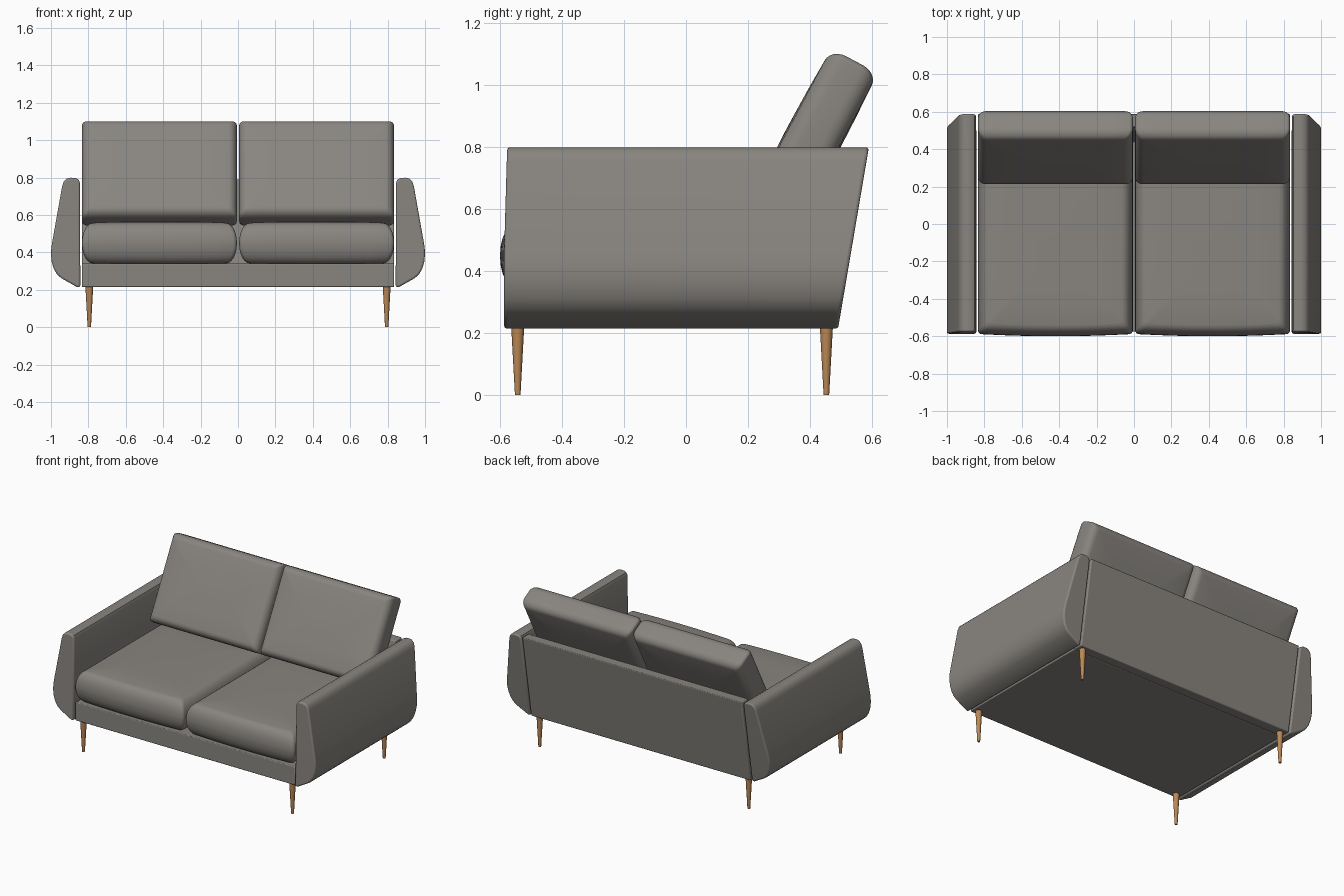
import bpy, bmesh, math
from mathutils import Matrix

if "Cube" in bpy.data.objects:
    bpy.data.objects.remove(bpy.data.objects["Cube"], do_unlink=True)


def material(name, rgb):
    m = bpy.data.materials.new(name)
    m.use_nodes = True
    m.diffuse_color = (*rgb, 1)
    m.node_tree.nodes["Principled BSDF"].inputs["Base Color"].default_value = (*rgb, 1)
    return m


fabric = material("warm grey fabric", (0.25, 0.235, 0.215))
wood = material("light wood", (0.50, 0.25, 0.095))


def finish(name, bm, mat, bevel=0.0, angle=40):
    bmesh.ops.recalc_face_normals(bm, faces=bm.faces)
    mesh = bpy.data.meshes.new(name)
    bm.to_mesh(mesh)
    bm.free()
    mesh.materials.append(mat)
    ob = bpy.data.objects.new(name, mesh)
    bpy.context.collection.objects.link(ob)
    if bevel:
        mod = ob.modifiers.new("soft edges", "BEVEL")
        mod.width, mod.segments = bevel, 3
        mod.limit_method, mod.angle_limit = "ANGLE", math.radians(45)
    bpy.ops.object.select_all(action="DESELECT")
    ob.select_set(True)
    bpy.context.view_layer.objects.active = ob
    bpy.ops.object.shade_smooth_by_angle(angle=math.radians(angle))
    return ob


def rear(z):
    """Raked back line of the sofa."""
    return 0.49 + (z - 0.21) * 0.17


def prism(name, points, front, back, bevel):
    """Profile in x and z, run from front(z) to back(z) along y."""
    bm = bmesh.new()
    a = [bm.verts.new((x, front(z), z)) for x, z in points]
    b = [bm.verts.new((x, back(z), z)) for x, z in points]
    bm.faces.new(a)
    bm.faces.new(b)
    n = len(points)
    for i in range(n):
        j = (i + 1) % n
        bm.faces.new((a[i], a[j], b[j], b[i]))
    return finish(name, bm, fabric, bevel)


def outline(hx, hy, r, bow, steps=8):
    """Rounded rectangle whose y sides bow outward."""
    pts = []
    for k, (sx, sy) in enumerate(((1, 1), (-1, 1), (-1, -1), (1, -1))):
        for i in range(5):
            t = math.pi / 2 * (k + i / 4)
            pts.append((sx * (hx - r) + r * math.cos(t), sy * (hy - r) + r * math.sin(t)))
        if sx * sy > 0:
            for i in range(1, steps):
                pts.append((sx * (hx - r) * (1 - 2 * i / steps), sy * hy))
    return [(x, y + math.copysign(bow, y) * (1 - (x / hx) ** 2)) for x, y in pts]


def cushion(name, size, inset, round_h, corner, bow, crown, matrix):
    """Stack of rounded rectangles with rolled edges and a crowned face."""
    hx, hy, hz = (s / 2 for s in size)
    layers = []
    for i in range(7):
        t = math.pi / 2 * i / 6
        layers.append((inset * (1 - math.sin(t)), hz - round_h * (1 - math.cos(t))))
    layers = layers[::-1]
    layers += [(inset + 0.12, hz + crown * 0.75), (inset + 0.25, hz + crown)]
    layers = [(d, -z) for d, z in layers[::-1]] + layers
    bm = bmesh.new()
    rings = []
    for d, z in layers:
        pts = outline(hx - d, hy - d, corner, bow)
        rings.append([bm.verts.new((x, y, z)) for x, y in pts])
    n = len(rings[0])
    for lo, hi in zip(rings, rings[1:]):
        for i in range(n):
            j = (i + 1) % n
            bm.faces.new((lo[i], lo[j], hi[j], hi[i]))
    bm.faces.new(rings[0])
    bm.faces.new(rings[-1])
    bmesh.ops.remove_doubles(bm, verts=bm.verts, dist=1e-5)
    bmesh.ops.transform(bm, matrix=matrix, verts=bm.verts)
    return finish(name, bm, fabric, angle=60)


# Base and raked back panel
base = [(-0.835, 0.215), (0.835, 0.215), (0.835, 0.34), (-0.835, 0.34)]
prism("base", base, lambda z: -0.575, lambda z: rear(z) - 0.07, 0.005)
panel = [(-0.835, 0.215), (0.835, 0.215), (0.835, 0.79), (-0.835, 0.79)]
prism("back_panel", panel, lambda z: rear(z) - 0.07, rear, 0.006)

# Arms with a flared, rounded outer side
arm = [(0.843, 0.214), (0.86, 0.214), (0.945, 0.262), (0.968, 0.283), (0.985, 0.312),
       (0.996, 0.35), (1.0, 0.39), (0.998, 0.425), (0.992, 0.462), (0.94, 0.755),
       (0.931, 0.78), (0.915, 0.795), (0.895, 0.799), (0.87, 0.798), (0.853, 0.79),
       (0.845, 0.772)]
for side, s in (("left", 1), ("right", -1)):
    prism(side + "_arm", [(s * x, z) for x, z in arm],
          lambda z: -0.587 + 0.01 * max(0, z - 0.5) / 0.3, rear, 0.01)

    # Seat and leaning back cushions
    cushion(side + "_seat_cushion", (0.828, 1.0, 0.218), 0.06, 0.105, 0.02, 0.012, 0.007,
            Matrix.Translation((s * 0.42, -0.088, 0.449)))
    lean = Matrix.Rotation(math.radians(90 - 28), 4, "X")
    cushion(side + "_back_cushion", (0.828, 0.58, 0.172), 0.045, 0.055, 0.018, 0, 0.005,
            Matrix.Translation((s * 0.42, 0.408, 0.822)) @ lean)

    # Tapered legs
    for end, y in (("front", -0.543), ("rear", 0.453)):
        bm = bmesh.new()
        bmesh.ops.create_cone(bm, cap_ends=True, segments=12, radius1=0.009, radius2=0.021,
                              depth=0.22, matrix=Matrix.Translation((s * 0.795, y, 0.11)))
        finish(f"{side}_{end}_leg", bm, wood)
